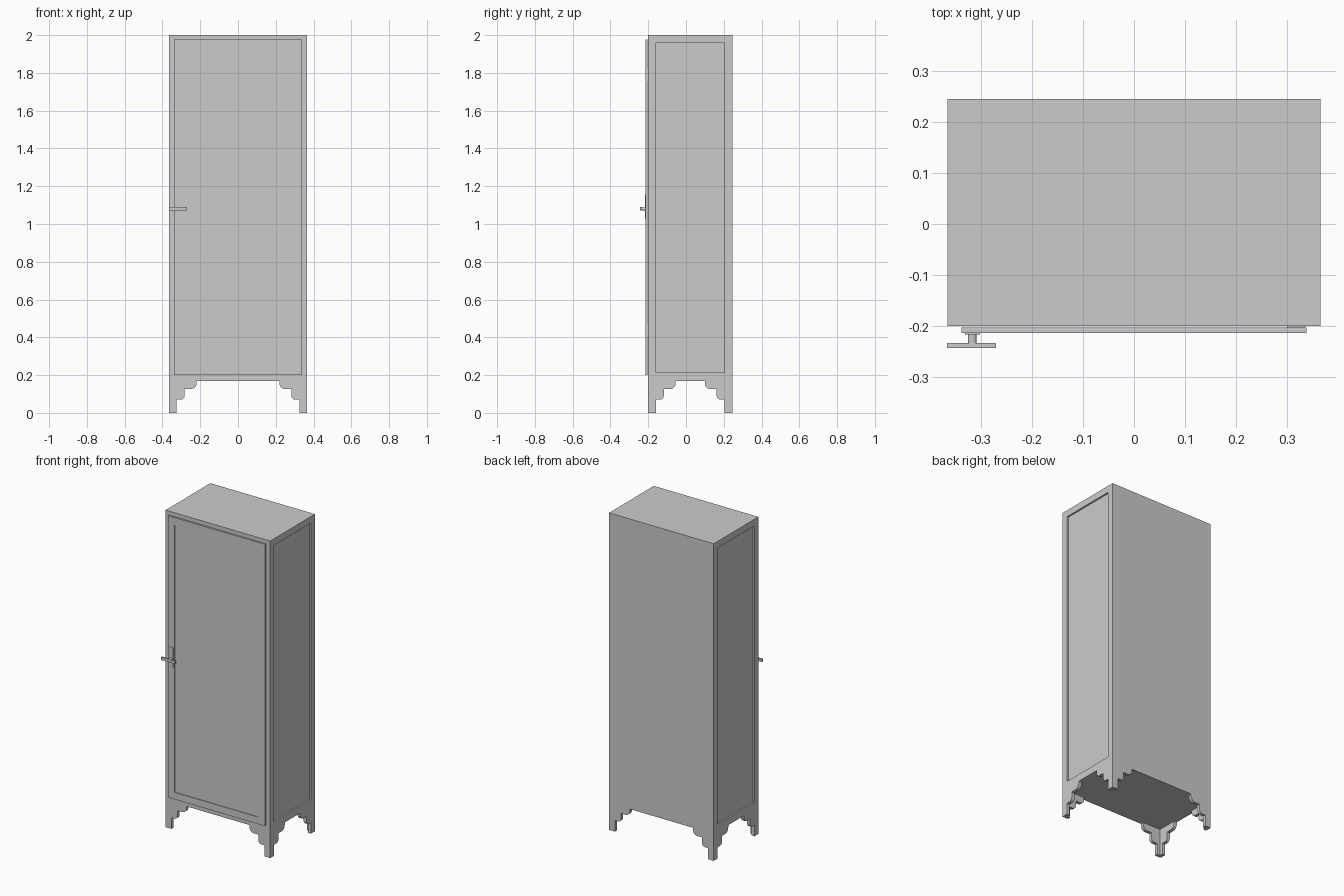
import bpy, bmesh, math

if "Cube" in bpy.data.objects:
    bpy.data.objects.remove(bpy.data.objects["Cube"])

W, Y0, Y1 = 0.365, -0.2, 0.245      # cabinet half width, front and back
BOT, TOP = 0.17, 2.0


def make(name, bm):
    bmesh.ops.recalc_face_normals(bm, faces=bm.faces[:])
    me = bpy.data.meshes.new(name)
    bm.to_mesh(me)
    bm.free()
    ob = bpy.data.objects.new(name, me)
    bpy.context.collection.objects.link(ob)
    return ob


def box(name, x0, x1, y0, y1, z0, z1):
    bm = bmesh.new()
    bmesh.ops.create_cube(bm, size=1)
    for v in bm.verts:
        v.co = ((x0 + x1) / 2 + v.co.x * (x1 - x0),
                (y0 + y1) / 2 + v.co.y * (y1 - y0),
                (z0 + z1) / 2 + v.co.z * (z1 - z0))
    return make(name, bm)


def frame(name, outer, inner, place, d0, d1):
    """Rectangular frame; outer/inner = (u0, u1, z0, z1), depth d0..d1."""
    bm = bmesh.new()
    rings = []
    for d in (d0, d1):
        for u0, u1, z0, z1 in (outer, inner):
            rings.append([bm.verts.new(place(u, d, z)) for u, z in
                          ((u0, z0), (u1, z0), (u1, z1), (u0, z1))])
    for a, b in ((0, 1), (2, 3), (0, 2), (1, 3)):
        for i in range(4):
            j = (i + 1) % 4
            bm.faces.new((rings[a][i], rings[a][j], rings[b][j], rings[b][i]))
    return make(name, bm)


# Carcass: top, bottom, back
box("top_board", -W, W, Y0, Y1, 1.96, TOP)
box("bottom_board", -W, W, Y0, Y1, BOT, 0.2)
box("back_panel", -W, W, Y1 - 0.02, Y1, 0.2, 1.96)

# Side frames with glass panels
for s, side in ((-1, "left"), (1, "right")):
    frame(side + "_side_frame", (Y0, Y1 - 0.02, 0.2, 1.96), (-0.16, 0.204, 0.215, 1.958),
          lambda u, d, z, s=s: (s * d, u, z), W - 0.03, W)
    box(side + "_glass", *sorted((s * (W - 0.016), s * (W - 0.01))),
        -0.165, 0.21, 0.21, 1.959)

# Door
frame("door_frame", (-0.338, 0.338, 0.2, 1.977), (-0.294, 0.294, 0.244, 1.93),
      lambda u, d, z: (u, d, z), -0.214, -0.203)
box("door_glass", -0.3, 0.3, -0.2095, -0.2065, 0.238, 1.936)
for z in (0.4, 1.75):
    box("hinge", 0.3, 0.334, -0.204, -0.199, z, z + 0.08)

# Handle
box("handle_plate", -0.331, -0.302, -0.2165, -0.213, 1.03, 1.155)
bm = bmesh.new()
bmesh.ops.create_cone(bm, cap_ends=True, segments=16, radius1=0.0085, radius2=0.0085, depth=0.022)
stem = make("handle_stem", bm)
stem.rotation_euler.x = math.pi / 2
stem.location = (-0.317, -0.226, 1.08)
box("handle_bar", -0.366, -0.27, -0.243, -0.233, 1.071, 1.089)


# Scalloped bracket legs, two boards per corner
def arc(cx, cz, r):
    return [(cx + r * math.sin(a), cz - r * math.cos(a))
            for a in (i * math.pi / 12 for i in range(7))]


PROFILE = ([(0, 0), (0.04, 0), (0.04, 0.07)] + arc(0.061, 0.092, 0.022)
           + [(0.083, 0.126)] + arc(0.115, 0.156, 0.03) + [(0.145, BOT), (0, BOT)])


def bracket(name, place, thick):
    bm = bmesh.new()
    a, b = ([bm.verts.new(place(u, d, z)) for u, z in PROFILE] for d in (0, thick))
    bm.faces.new(a)
    bm.faces.new(b)
    for i in range(len(a)):
        j = (i + 1) % len(a)
        bm.faces.new((a[i], a[j], b[j], b[i]))
    return make(name, bm)


for sx in (-1, 1):
    for y, sy in ((Y0, 1), (Y1, -1)):
        tag = ("front" if sy > 0 else "back") + ("_left" if sx < 0 else "_right")
        bracket(tag + "_leg_wide",
                lambda u, d, z: (sx * (W - u), y + sy * d, z), 0.02)
        bracket(tag + "_leg_side",
                lambda u, d, z: (sx * (W - d), y + sy * u, z), 0.02)
